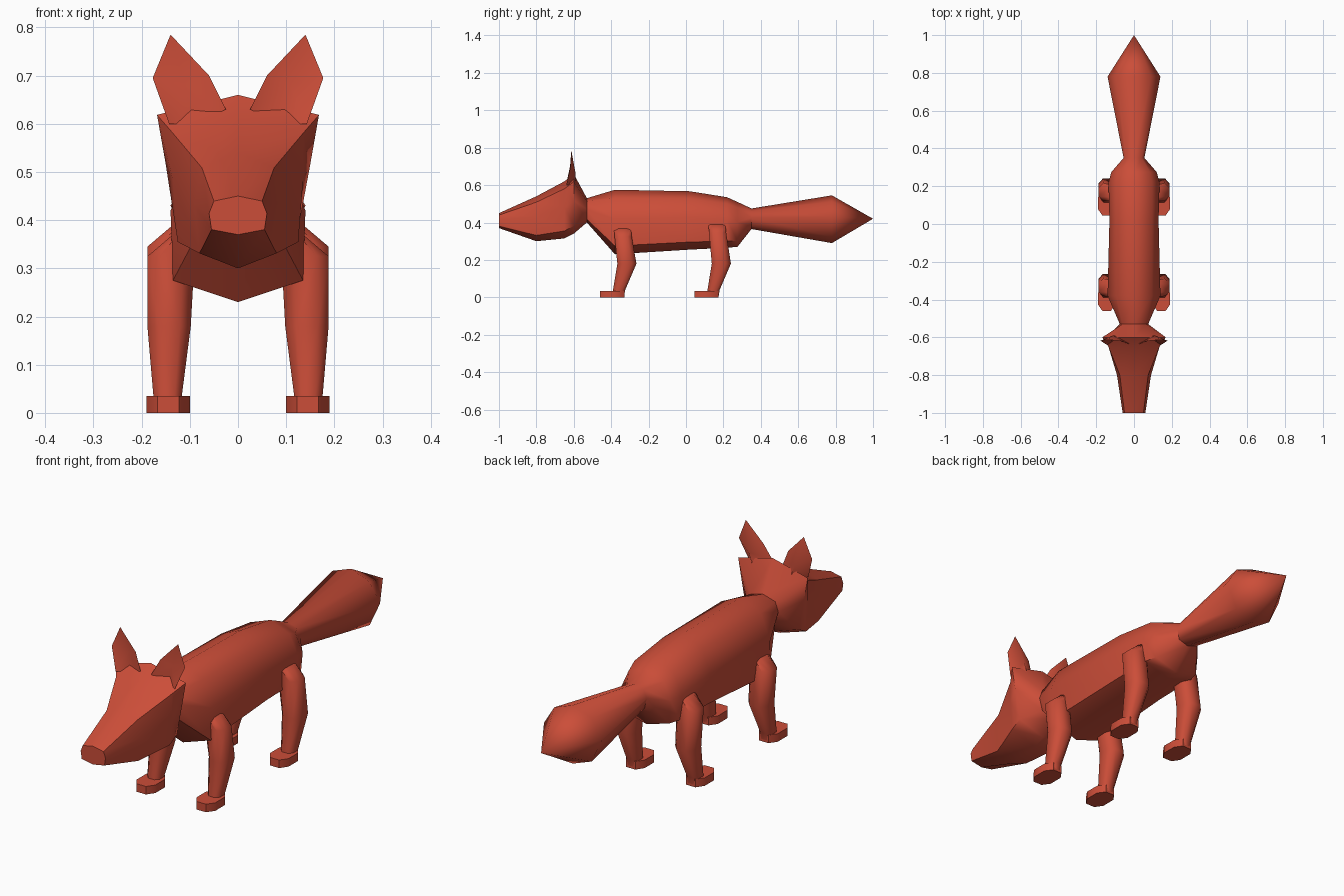
import bpy, bmesh, math
from mathutils import Vector

cube = bpy.data.objects.get("Cube")
if cube:
    bpy.data.objects.remove(cube, do_unlink=True)

fur = bpy.data.materials.new("russet_fur")
fur.use_nodes = True
COLOUR = (0.60, 0.075, 0.04, 1)
fur.diffuse_color = COLOUR
fur.node_tree.nodes["Principled BSDF"].inputs["Base Color"].default_value = COLOUR


def finish(bm, name, angle):
    """Turn a bmesh into a smooth shaded object."""
    bmesh.ops.remove_doubles(bm, verts=bm.verts, dist=0.0005)
    bmesh.ops.recalc_face_normals(bm, faces=bm.faces)
    mesh = bpy.data.meshes.new(name)
    bm.to_mesh(mesh)
    bm.free()
    mesh.materials.append(fur)
    obj = bpy.data.objects.new(name, mesh)
    bpy.context.collection.objects.link(obj)
    bpy.ops.object.select_all(action='DESELECT')
    obj.select_set(True)
    bpy.context.view_layer.objects.active = obj
    bpy.ops.object.shade_smooth_by_angle(angle=math.radians(angle))
    return obj


def loft(name, rings, angle=50):
    """Skin equal-length rings of points and cap both ends."""
    bm = bmesh.new()
    loops = [[bm.verts.new(p) for p in ring] for ring in rings]
    n = len(loops[0])
    for a, b in zip(loops, loops[1:]):
        for i in range(n):
            j = (i + 1) % n
            bm.faces.new((a[i], a[j], b[j], b[i]))
    bm.faces.new(loops[0])
    bm.faces.new(loops[-1])
    return finish(bm, name, angle)


def body_ring(y, top, bottom, w_up, w_mid, w_low):
    """Eight-sided upright section with a ridge above and a keel below."""
    h = top - bottom
    half = [(w_up, top - 0.13 * h), (w_mid, bottom + 0.55 * h), (w_low, bottom + 0.13 * h)]
    pts = [(0, top)] + half + [(0, bottom)] + [(-x, z) for x, z in reversed(half)]
    return [Vector((x, y, z)) for x, z in pts]


def limb_ring(side, z, front, back, inner, outer):
    """Flat rectangle with chamfered corners."""
    cx, cy = (inner + outer) / 2, (front + back) / 2
    rx, ry = (outer - inner) / 2, (back - front) / 2
    c = 0.5
    shape = [(1, c), (c, 1), (-c, 1), (-1, c), (-1, -c), (-c, -1), (c, -1), (1, -c)]
    return [Vector((side * (cx + u * rx), cy + v * ry, z)) for u, v in shape]


# Snout, head, neck, torso and tail form one skin, from front to back
loft("body", [body_ring(*s) for s in (
    (-1.0, 0.45, 0.37, 0.05, 0.06, 0.055),
    (-0.8, 0.54, 0.30, 0.075, 0.09, 0.08),
    (-0.65, 0.62, 0.315, 0.135, 0.135, 0.125),
    (-0.60, 0.66, 0.34, 0.168, 0.15, 0.125),
    (-0.53, 0.53, 0.40, 0.06, 0.075, 0.06),
    (-0.38, 0.575, 0.23, 0.095, 0.14, 0.135),
    (0.02, 0.567, 0.255, 0.095, 0.13, 0.125),
    (0.22, 0.535, 0.265, 0.095, 0.135, 0.125),
    (0.275, 0.51, 0.27, 0.085, 0.12, 0.11),
    (0.35, 0.475, 0.365, 0.04, 0.055, 0.045),
    (0.78, 0.545, 0.29, 0.09, 0.14, 0.09),
    (1.0, 0.42, 0.42, 0, 0, 0))])

# Legs and paws
for side, word in ((1, "left"), (-1, "right")):
    for place, dy, lift in (("front", 0, 0), ("hind", 0.505, 0.02)):
        leg = ((0.01, -0.39, -0.33, 0.118, 0.172),
               (0.04, -0.39, -0.325, 0.116, 0.176),
               (0.18, -0.367, -0.265, 0.098, 0.188),
               (0.325 + lift, -0.382, -0.29, 0.09, 0.188),
               (0.37 + lift, -0.385, -0.295, 0.09, 0.135))
        paw = ((0, -0.46, -0.33, 0.10, 0.19),
               (0.035, -0.46, -0.33, 0.10, 0.19))
        for part, rows in (("leg", leg), ("paw", paw)):
            loft(f"{place}_{word}_{part}",
                 [limb_ring(side, z, f + dy, b + dy, i, o) for z, f, b, i, o in rows])

# Ears: thin pointed leaves, bulging behind and hollow in front
for side, word in ((1, "left"), (-1, "right")):
    bm = bmesh.new()
    rim = [(0.025, -0.635, 0.63), (0.06, -0.62, 0.70), (0.14, -0.613, 0.785),
           (0.177, -0.618, 0.695), (0.143, -0.64, 0.60)]
    verts = [bm.verts.new((side * x, y, z)) for x, y, z in rim]
    for y, z in ((-0.608, 0.68), (-0.59, 0.66)):
        hub = bm.verts.new((side * 0.11, y, z))
        root = bm.verts.new((side * 0.09, y, 0.60))
        for a, b in zip(verts, verts[1:]):
            bm.faces.new((a, b, hub))
        bm.faces.new((verts[-1], root, hub))
        bm.faces.new((root, verts[0], hub))
    finish(bm, f"{word}_ear", 60)
